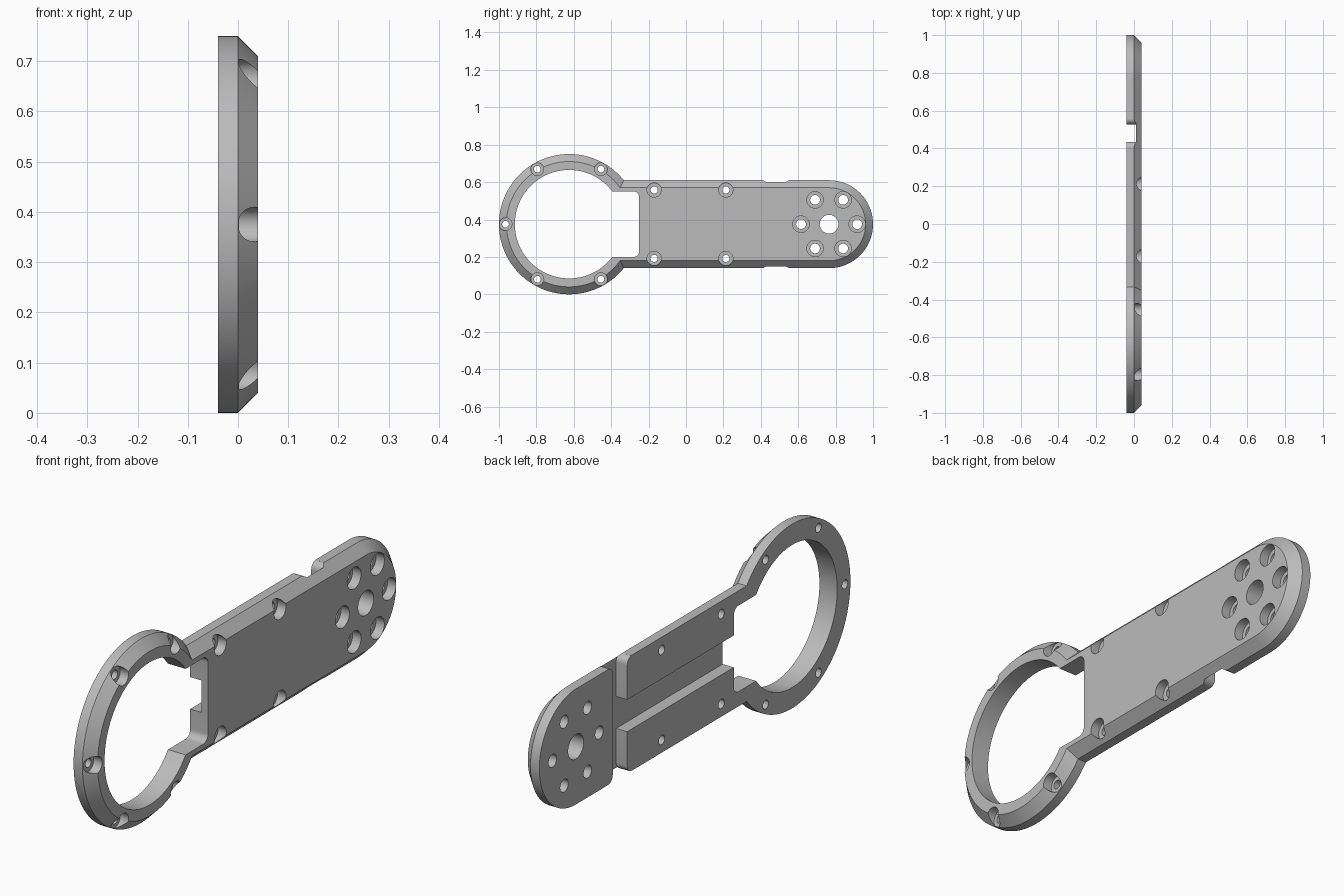
import bpy, bmesh
from math import sin, cos, asin, pi, radians

if "Cube" in bpy.data.objects:
    bpy.data.objects.remove(bpy.data.objects["Cube"])

MID = 0.375            # height of the long axis
RING_Y, TIP_Y = -0.625, 0.765
RING_R, BODY_H = 0.375, 0.235
BACK, FLOOR, FRONT = -0.04, 0.01, 0.04

grey = bpy.data.materials.new("plain grey")
grey.use_nodes = True
colour = (0.5, 0.5, 0.5, 1)
grey.diffuse_color = colour
grey.node_tree.nodes["Principled BSDF"].inputs["Base Color"].default_value = colour


def arc(y, z, r, start, end, n):
    """Points on an arc; z is measured from the long axis."""
    return [(y + r * cos(start + (end - start) * i / n),
             z + r * sin(start + (end - start) * i / n)) for i in range(n + 1)]


def loft(name, layers):
    """Solid through matching outlines stacked along x."""
    bm = bmesh.new()
    loops = [[bm.verts.new((x, y, MID + z)) for y, z in pts] for x, pts in layers]
    n = len(loops[0])
    for a, b in zip(loops, loops[1:]):
        for i in range(n):
            j = (i + 1) % n
            bm.faces.new((a[i], a[j], b[j], b[i]))
    bm.faces.new(loops[0][::-1])
    bm.faces.new(loops[-1])
    bmesh.ops.recalc_face_normals(bm, faces=bm.faces)
    mesh = bpy.data.meshes.new(name)
    bm.to_mesh(mesh)
    bm.free()
    mesh.materials.append(grey)
    obj = bpy.data.objects.new(name, mesh)
    bpy.context.collection.objects.link(obj)
    return obj


def outline(inset):
    """Ring joined to a round-ended arm."""
    r, h = RING_R - inset, BODY_H - inset
    a = asin(h / r)
    return (arc(RING_Y, 0, r, a, 2 * pi - a, 96)
            + arc(TIP_Y, 0, h, -pi / 2, pi / 2, 48))


# Main plate with a chamfered front edge
plate = loft("ring_arm_plate", [(BACK, outline(0)), (0, outline(0)),
                                (FRONT, outline(0.04))])
cutters = []

# Large ring opening with a squared throat
a = asin(0.175 / 0.29)
opening = (arc(RING_Y, 0, 0.29, a, 2 * pi - a, 96)
           + arc(-0.28, -0.145, 0.03, -pi / 2, 0, 8)
           + arc(-0.28, 0.145, 0.03, 0, pi / 2, 8))
cutters.append(loft("opening_cutter", [(-0.1, opening), (0.1, opening)]))

# Long channel in the back
channel = [(-0.3, -0.065), (0.48, -0.065), (0.48, 0.065), (-0.3, 0.065)]
cutters.append(loft("channel_cutter", [(-0.1, channel), (FLOOR, channel)]))

# Cross slot in the back, flared to round the outer corners
y0, y1, r = 0.435, 0.528, 0.03
lip, top = radians(82), BODY_H + 0.1
left = arc(y0 - r, BODY_H - r, r, 0, lip, 8)
right = arc(y1 + r, BODY_H - r, r, pi, pi - lip, 8)
upper = right + [(right[-1][0], top), (left[-1][0], top)] + left[::-1]
lower = [(y, -z) for y, z in upper[::-1]]
slot = upper + lower
cutters.append(loft("slot_cutter", [(-0.1, slot), (FLOOR, slot)]))


# Counterbored screw holes
def screw_hole(y, z, bore, head):
    small = arc(y, z, bore, 0, 2 * pi, 32)[:-1]
    large = arc(y, z, head, 0, 2 * pi, 32)[:-1]
    cutters.append(loft("hole_cutter", [(-0.1, small), (0.002, small),
                                        (0.002, large), (0.1, large)]))


for k in range(1, 6):
    t = k * pi / 3
    screw_hole(RING_Y + 0.34 * cos(t), 0.34 * sin(t), 0.018, 0.0345)
for k in range(6):
    t = k * pi / 3
    screw_hole(TIP_Y + 0.15 * cos(t), 0.15 * sin(t), 0.026, 0.044)
for y in (-0.17, 0.213):
    for side in (-1, 1):
        screw_hole(y, side * 0.183, 0.019, 0.038)

# Plain centre hole at the tip
centre = arc(TIP_Y, 0, 0.05, 0, 2 * pi, 40)[:-1]
cutters.append(loft("centre_cutter", [(-0.1, centre), (0.1, centre)]))

# Cut everything, then remove the cutters
bpy.ops.object.select_all(action='DESELECT')
bpy.context.view_layer.objects.active = plate
plate.select_set(True)
for cutter in cutters:
    cutter.hide_render = True
    mod = plate.modifiers.new("cut", 'BOOLEAN')
    mod.operation = 'DIFFERENCE'
    mod.solver = 'EXACT'
    mod.object = cutter
    bpy.ops.object.modifier_apply(modifier=mod.name)
    bpy.data.objects.remove(cutter)

bpy.ops.object.shade_smooth_by_angle(angle=radians(25))
